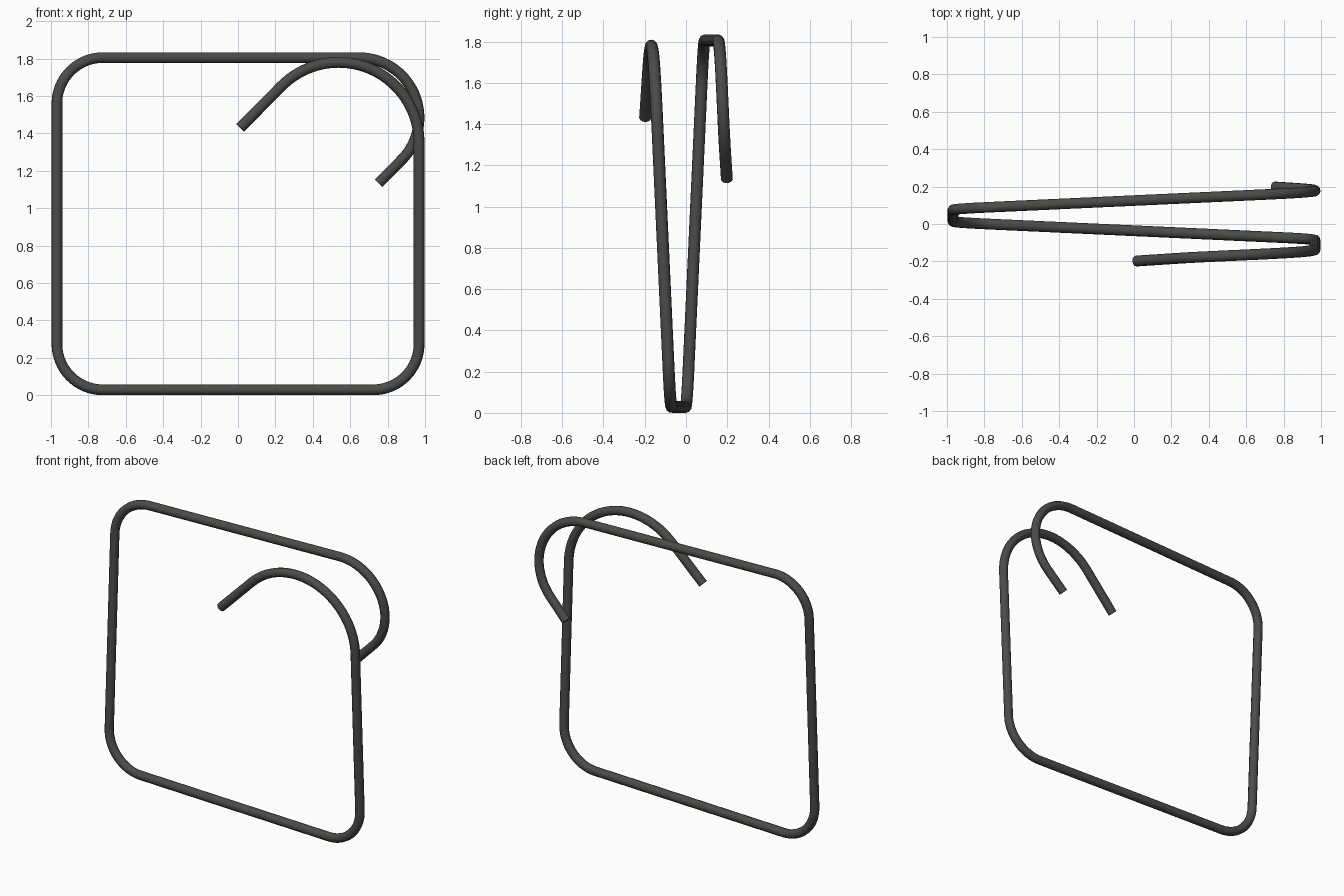
import bpy
from math import cos, sin, radians, hypot

if "Cube" in bpy.data.objects:
    bpy.data.objects.remove(bpy.data.objects["Cube"])

R = 0.029          # bar radius
Z0, Z1 = 0.029, 1.805
X = 0.968          # side centre lines
C = 0.245          # ordinary corner radius

path = []


def arc(cx, cz, r, a0, a1, n=20):
    for i in range(n + 1):
        a = radians(a0 + (a1 - a0) * i / n)
        path.append((cx + r * cos(a), cz + r * sin(a)))


# Centre line in the front plane: hook, four bends, hook
path.append((0.012, 1.43))
arc(X - 0.43, 1.35, 0.43, 135, 0, 36)
arc(X - C, Z0 + C, C, 0, -90)
arc(-X + C, Z0 + C, C, 270, 180)
arc(-X + C, Z1 - C, C, 180, 90)
arc(X - 0.321, Z1 - 0.321, 0.321, 90, -45, 30)
path.append((0.752, 1.134))

# Depth grows evenly along the length, so the overlapping hooks clear each other
dist = [0.0]
for (x0, z0), (x1, z1) in zip(path, path[1:]):
    dist.append(dist[-1] + hypot(x1 - x0, z1 - z0))
points = [(x, -0.198 + 0.396 * d / dist[-1], z) for (x, z), d in zip(path, dist)]

# Swept round bar with flat capped ends
curve = bpy.data.curves.new("bent_bar", "CURVE")
curve.dimensions = "3D"
curve.bevel_depth = R
curve.bevel_resolution = 4
curve.use_fill_caps = True
spline = curve.splines.new("POLY")
spline.points.add(len(points) - 1)
for p, co in zip(spline.points, points):
    p.co = (*co, 1)
bar = bpy.data.objects.new("bent_bar", curve)
bpy.context.collection.objects.link(bar)

# Dark steel
steel = bpy.data.materials.new("dark_steel")
steel.diffuse_color = (0.07, 0.07, 0.065, 1)
steel.use_nodes = True
steel.node_tree.nodes["Principled BSDF"].inputs["Base Color"].default_value = steel.diffuse_color
curve.materials.append(steel)

bpy.context.view_layer.objects.active = bar
bar.select_set(True)
bpy.ops.object.convert(target="MESH")
bpy.ops.object.shade_smooth_by_angle(angle=radians(40))
